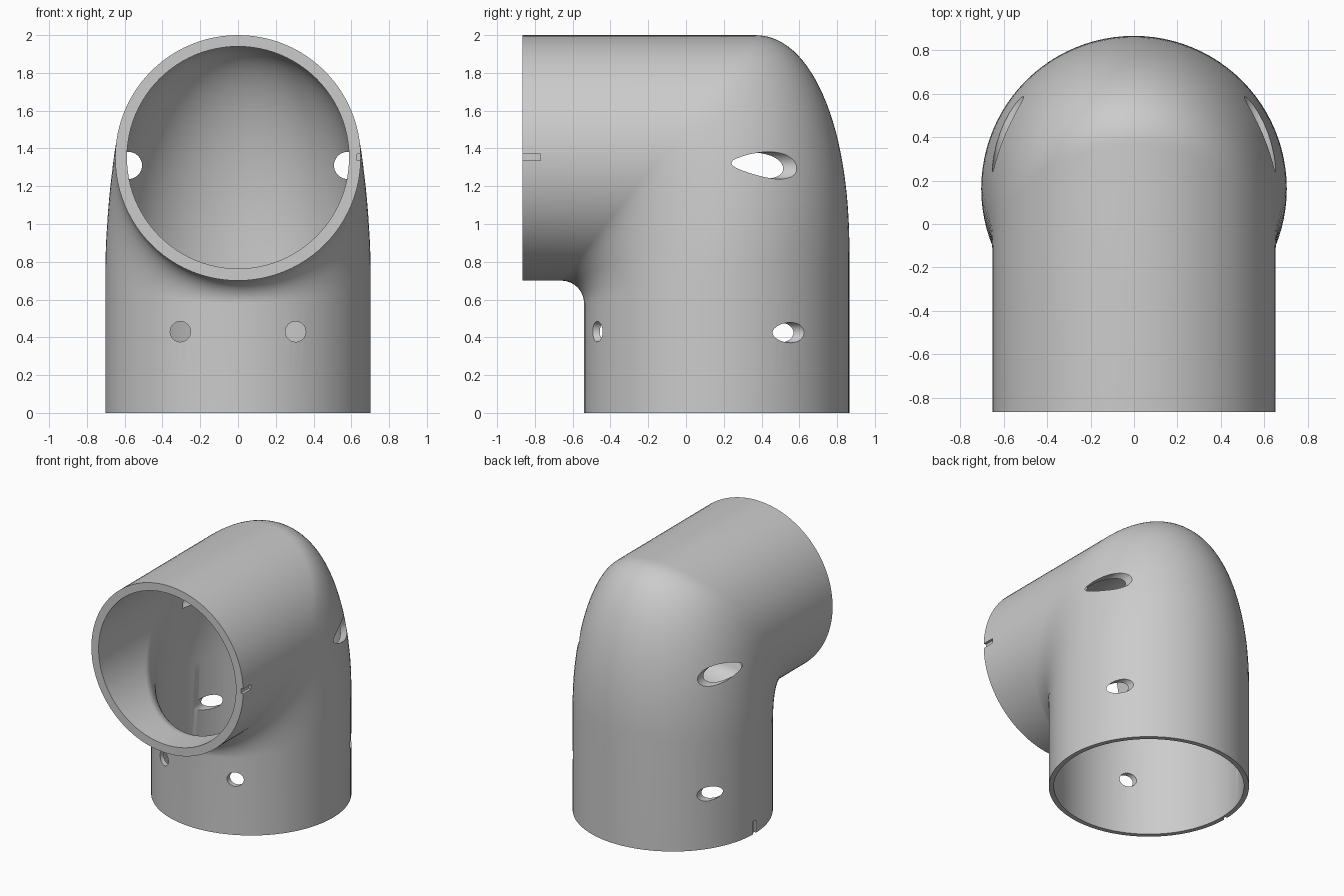
import bpy, bmesh
from math import sin, cos, pi
from mathutils import Matrix

if "Cube" in bpy.data.objects:
    bpy.data.objects.remove(bpy.data.objects["Cube"])

SEG, STEPS, YC = 96, 28, 0.1625


def section(inner, outer, half_width):
    """Ellipse through two profile points (y, z), widened along x."""
    cy, cz = (inner[0] + outer[0]) / 2, (inner[1] + outer[1]) / 2
    dy, dz = (outer[0] - inner[0]) / 2, (outer[1] - inner[1]) / 2
    return [(half_width * sin(a), cy + dy * cos(a), cz + dz * cos(a))
            for a in (2 * pi * i / SEG for i in range(SEG))]


def skin(r_down, r_front, zc):
    """Rings from the bottom mouth, round the bend, to the front mouth."""
    rings = [section((YC - r_down, 0), (YC + r_down, 0), r_down)]
    fa, fb = 0.66 + YC - r_down, zc - r_front - 0.58      # inside fillet
    oy, oz, n = 0.36, 0.85, 2.15                          # outside bend
    oa, ob = YC + r_down - oy, zc + r_front - oz
    for k in range(STEPS + 1):
        t = k / STEPS
        c, s = max(cos(t * pi / 2), 0), sin(t * pi / 2)
        inner = (-0.66 + fa * c, 0.58 + fb * s)
        outer = (oy + oa * c ** (2 / n), oz + ob * s ** (2 / n))
        w = r_down + (r_front - r_down) * t * t * (3 - 2 * t)
        rings.append(section(inner, outer, w))
    rings.append(section((-0.865, zc - r_front), (-0.865, zc + r_front), r_front))
    return rings


# Elbow shell: outer skin out, inner skin back, closed at both mouths
bm = bmesh.new()
rings = skin(0.7025, 0.65, 1.35) + skin(0.667, 0.588, 1.352)[::-1]
vs = [[bm.verts.new(p) for p in r] for r in rings]
for k in range(len(vs)):
    a, b = vs[k], vs[(k + 1) % len(vs)]
    for i in range(SEG):
        j = (i + 1) % SEG
        bm.faces.new((a[i], a[j], b[j], b[i]))
bmesh.ops.recalc_face_normals(bm, faces=bm.faces)
mesh = bpy.data.meshes.new("elbow_pipe")
bm.to_mesh(mesh)
bm.free()
elbow = bpy.data.objects.new("elbow_pipe", mesh)
bpy.context.collection.objects.link(elbow)

# Cutters: screw holes drilled along y, and shallow alignment slots
bm = bmesh.new()


def drill(x, y0, y1, z, r):
    m = Matrix.Translation((x, (y0 + y1) / 2, z)) @ Matrix.Rotation(pi / 2, 4, 'X')
    bmesh.ops.create_cone(bm, cap_ends=True, segments=32, radius1=r, radius2=r,
                          depth=y1 - y0, matrix=m)


def slot(centre, size):
    bmesh.ops.create_cube(bm, size=1, matrix=Matrix.Translation(centre) @ Matrix.Diagonal((*size, 1)))


for side in (-1, 1):
    drill(side * 0.305, -0.8, -0.2, 0.43, 0.054)
    drill(side * 0.583, 0.2, 1.0, 0.425, 0.054)
    drill(side * 0.58, 0.2, 1.0, 1.31, 0.072)
slot((0.66, -0.835, 1.353), (0.06, 0.13, 0.036))
slot((-0.71, YC, 0.035), (0.05, 0.036, 0.13))
bmesh.ops.recalc_face_normals(bm, faces=bm.faces)
cm = bpy.data.meshes.new("hole_cutters")
bm.to_mesh(cm)
bm.free()
cutter = bpy.data.objects.new("hole_cutters", cm)
bpy.context.collection.objects.link(cutter)
cutter.hide_render = True

mod = elbow.modifiers.new("holes", 'BOOLEAN')
mod.operation, mod.solver, mod.object = 'DIFFERENCE', 'EXACT', cutter
bpy.context.view_layer.objects.active = elbow
elbow.select_set(True)
bpy.ops.object.modifier_apply(modifier=mod.name)
bpy.data.objects.remove(cutter)
bpy.ops.object.shade_smooth_by_angle(angle=0.6)
